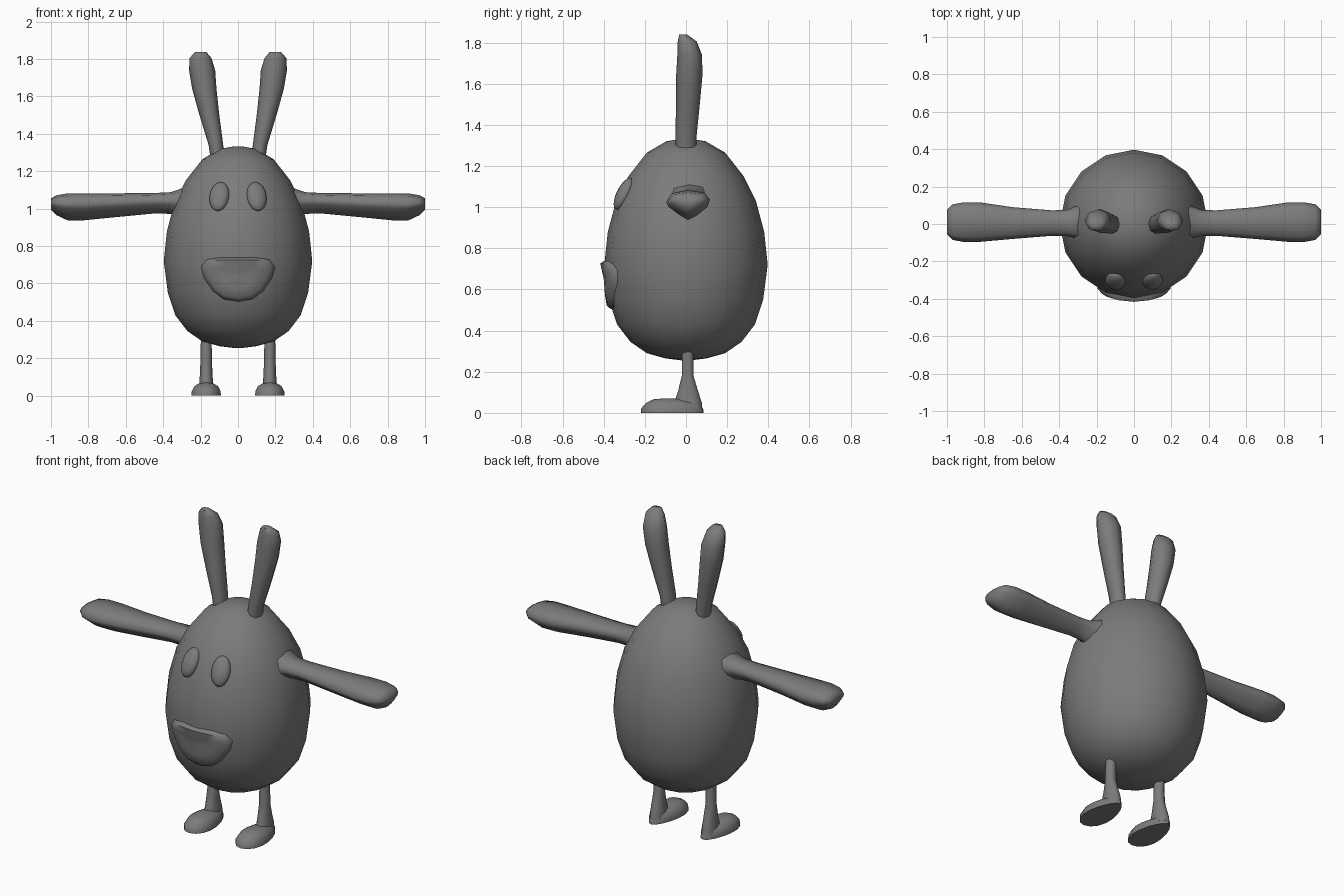
import bpy, bmesh, math
from mathutils import Matrix, Vector

cube = bpy.data.objects.get("Cube")
if cube:
    bpy.data.objects.remove(cube)

grey = bpy.data.materials.new("soft grey")
grey.use_nodes = True
COLOUR = (0.2, 0.2, 0.2, 1)
grey.diffuse_color = COLOUR
grey.node_tree.nodes["Principled BSDF"].inputs["Base Color"].default_value = COLOUR


def finish(name, bm, angle=60):
    bmesh.ops.recalc_face_normals(bm, faces=bm.faces)
    mesh = bpy.data.meshes.new(name)
    bm.to_mesh(mesh)
    bm.free()
    mesh.materials.append(grey)
    mesh.shade_smooth()
    mesh.set_sharp_from_angle(angle=math.radians(angle))
    obj = bpy.data.objects.new(name, mesh)
    bpy.context.collection.objects.link(obj)
    return obj


def loft(name, rings, angle=60):
    """Skin a closed tube through rings of points and cap both ends."""
    bm = bmesh.new()
    loops = [[bm.verts.new(p) for p in ring] for ring in rings]
    n = len(loops[0])
    for a, b in zip(loops, loops[1:]):
        for i in range(n):
            j = (i + 1) % n
            bm.faces.new((a[i], a[j], b[j], b[i]))
    bm.faces.new(loops[0])
    bm.faces.new(loops[-1])
    return finish(name, bm, angle)


def ring_z(x, y, z, rx, ry, n):
    turns = [math.tau * i / n for i in range(n)]
    return [(x + rx * math.cos(t), y + ry * math.sin(t), z) for t in turns]


# Egg body
PROFILE = [(0.255, 0.02), (0.265, 0.1), (0.29, 0.19), (0.345, 0.27), (0.43, 0.335),
           (0.55, 0.375), (0.72, 0.397), (0.88, 0.38), (1.03, 0.34), (1.15, 0.28),
           (1.265, 0.19), (1.32, 0.095), (1.333, 0.02)]
loft("body", [ring_z(0, 0, z, r, r, 16) for z, r in PROFILE])


def body_front(x, z):
    """Depth of the body's front surface at a given x and z."""
    for (z0, r0), (z1, r1) in zip(PROFILE, PROFILE[1:]):
        if z0 <= z <= z1:
            r = r0 + (r1 - r0) * (z - z0) / (z1 - z0)
            return -math.sqrt(max(r * r - x * x, 0))
    return 0


# Muzzle: a shallow raised pad, flat along the top and rounded below
HALF = [(0, 0.74), (0.1, 0.74), (0.17, 0.73), (0.2, 0.69), (0.185, 0.63),
        (0.14, 0.56), (0.08, 0.515), (0, 0.5)]
outline = HALF + [(-x, z) for x, z in HALF[-2:0:-1]]
pads = []
for scale, lift in ((1, -0.02), (0.97, 0.006), (0.85, 0.02), (0.5, 0.016), (0.05, 0.012)):
    pad = []
    for x, z in outline:
        px, pz = x * scale, 0.65 + (z - 0.65) * scale
        pad.append((px, body_front(px, pz) - lift, pz))
    pads.append(pad)
loft("muzzle", pads)

# Arm sections: x, back/front centre, half depth, top, bottom
ARM = [(0.27, 0.01, 0.1, 1.12, 0.92), (0.31, 0.01, 0.085, 1.105, 0.945),
       (0.36, 0.005, 0.07, 1.088, 0.972), (0.44, 0.005, 0.068, 1.084, 0.975),
       (0.65, 0.005, 0.085, 1.082, 0.955), (0.82, 0.01, 0.105, 1.082, 0.938),
       (0.91, 0.01, 0.106, 1.082, 0.937), (0.97, 0.01, 0.095, 1.072, 0.965),
       (1.0, 0.01, 0.065, 1.055, 0.995)]
# Cross-section of the arm: depth and height fractions
SECTION = [(-1, 0.62), (-0.75, 0.9), (0, 1), (0.75, 0.92), (1, 0.7), (0.9, 0.45),
           (0.4, 0.15), (0, 0), (-0.45, 0.2), (-0.9, 0.45)]
# Ear sections: x, y, z, half width, half depth
EAR = [(0.11, 0, 1.26, 0.036, 0.05), (0.118, 0, 1.34, 0.039, 0.051),
       (0.153, 0.009, 1.5, 0.053, 0.058), (0.18, 0.016, 1.64, 0.065, 0.064),
       (0.192, 0.018, 1.74, 0.07, 0.06), (0.2, 0.006, 1.805, 0.058, 0.046),
       (0.2, -0.013, 1.838, 0.03, 0.02)]
# Leg sections: y, z, half width, half depth
LEG = [(0.008, 0.34, 0.028, 0.028), (0.008, 0.18, 0.031, 0.03),
       (0.01, 0.11, 0.034, 0.05), (0.01, 0.05, 0.038, 0.07), (0.01, 0.02, 0.045, 0.072)]
# Foot sections: height, scale of the sole, drift of the centre
FOOT = [(0, 1, 0), (0.022, 0.99, 0), (0.05, 0.82, 0), (0.066, 0.5, -0.015), (0.07, 0.15, -0.02)]


def foot_ring(x, z, scale, drift):
    ring = []
    for i in range(16):
        t = math.tau * i / 16
        width = 0.077 - 0.02 * math.sin(t)
        ring.append((x + width * scale * math.cos(t),
                     -0.067 + drift + 0.152 * scale * math.sin(t), z))
    return ring


for side, name in ((1, "left"), (-1, "right")):
    loft(name + "_arm", [[(side * x, y + d * u, low + (top - low) * v) for u, v in SECTION]
                         for x, y, d, top, low in ARM], 75)
    loft(name + "_ear", [ring_z(side * x, y, z, rx, ry, 8) for x, y, z, rx, ry in EAR], 75)
    loft(name + "_leg", [ring_z(side * 0.17, y, z, rx, ry, 10) for y, z, rx, ry in LEG])
    loft(name + "_foot", [foot_ring(side * 0.17, *section) for section in FOOT], 50)

    # Eye: flattened ellipsoid leaning back with the face
    bm = bmesh.new()
    place = (Matrix.Translation(Vector((side * 0.1, -0.303, 1.065)))
             @ Matrix.Rotation(math.radians(side * 14), 4, "Z")
             @ Matrix.Rotation(math.radians(-27), 4, "X")
             @ Matrix.Diagonal((0.054, 0.033, 0.085, 1)))
    bmesh.ops.create_uvsphere(bm, u_segments=16, v_segments=10, radius=1, matrix=place)
    finish(name + "_eye", bm)
